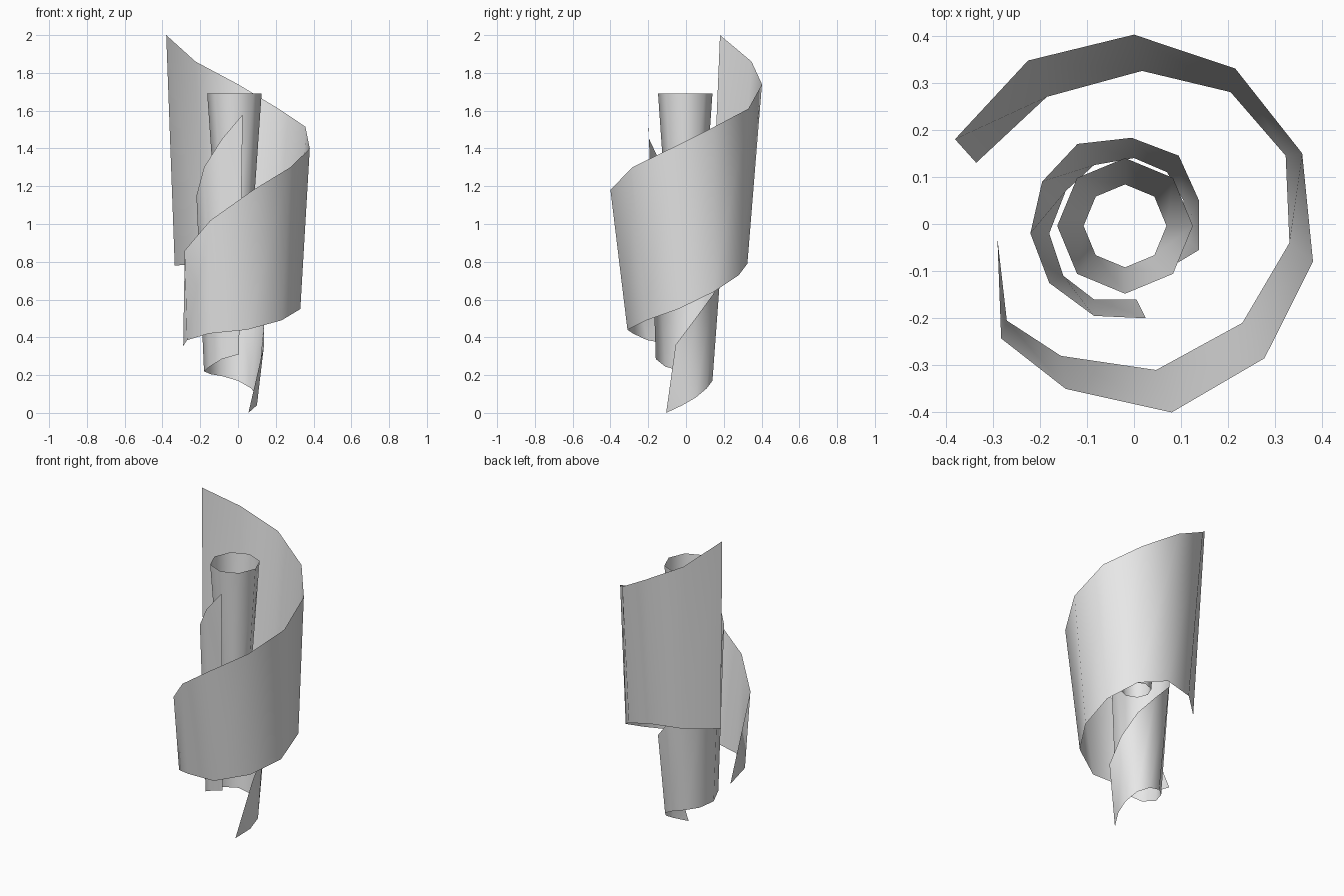
import bpy
import math

if "Cube" in bpy.data.objects:
    bpy.data.objects.remove(bpy.data.objects["Cube"])

grey = bpy.data.materials.new("plain_grey")
grey.diffuse_color = (0.8, 0.8, 0.8, 1)
grey.use_nodes = True
grey.node_tree.nodes["Principled BSDF"].inputs["Base Color"].default_value = grey.diffuse_color


def add_part(name, verts, faces):
    mesh = bpy.data.meshes.new(name)
    mesh.from_pydata(verts, [], faces)
    mesh.materials.append(grey)
    mesh.shade_smooth()
    obj = bpy.data.objects.new(name, mesh)
    bpy.context.collection.objects.link(obj)
    return obj


def ribbon(name, top, bottom):
    """Sheet between two spiral rails; the extra bottom point is a pointed tail."""
    n = len(top)
    faces = [(i, n + i, n + i + 1, i + 1) for i in range(n - 1)]
    faces.append((n - 1, 2 * n - 1, 2 * n))
    return add_part(name, top + bottom, faces)


def open_tube(name, centre, sides, r_bottom, z_bottom, r_top, z_top):
    verts = []
    for r, z in ((r_bottom, z_bottom), (r_top, z_top)):
        for i in range(sides):
            a = math.tau * i / sides
            verts.append((centre[0] + r * math.cos(a), centre[1] + r * math.sin(a), z))
    faces = [(i, (i + 1) % sides, sides + (i + 1) % sides, sides + i)
             for i in range(sides)]
    return add_part(name, verts, faces)


# Large outer curl, descending clockwise
ribbon("outer_curl",
       [(-.38, .18, 2.0), (-.225, .347, 1.86), (0, .402, 1.74), (.215, .33, 1.61),
        (.357, .15, 1.515), (.38, -.08, 1.40), (.277, -.285, 1.30),
        (.08, -.40, 1.18), (-.145, -.35, 1.02), (-.282, -.243, .86)],
       [(-.335, .13, .78), (-.185, .27, .79), (.017, .325, .79), (.205, .28, .73),
        (.322, .145, .64), (.33, -.04, .55), (.23, -.21, .49), (.047, -.31, .44),
        (-.155, -.28, .42), (-.27, -.205, .385), (-.29, -.03, .355)])

# Smaller curl wrapped round the core
ribbon("inner_curl",
       [(.025, -.20, 1.58), (-.085, -.195, 1.45), (-.18, -.125, 1.30),
        (-.22, -.02, 1.15), (-.195, .09, 1.0), (-.12, .17, .87), (-.005, .183, .75),
        (.095, .145, .63), (.138, .05, .50), (.138, -.055, .36)],
       [(.005, -.16, .31), (-.085, -.16, .285), (-.15, -.11, .245),
        (-.18, -.02, .22), (-.145, .07, .205), (-.085, .125, .195), (0, .14, .17),
        (.07, .11, .13), (.105, .05, .08), (.10, -.02, .04), (.055, -.105, 0)])

# Flared eight-sided core, open at both ends
open_tube("core_tube", (-.019, -.004), 8, .088, .89, .144, 1.69)
